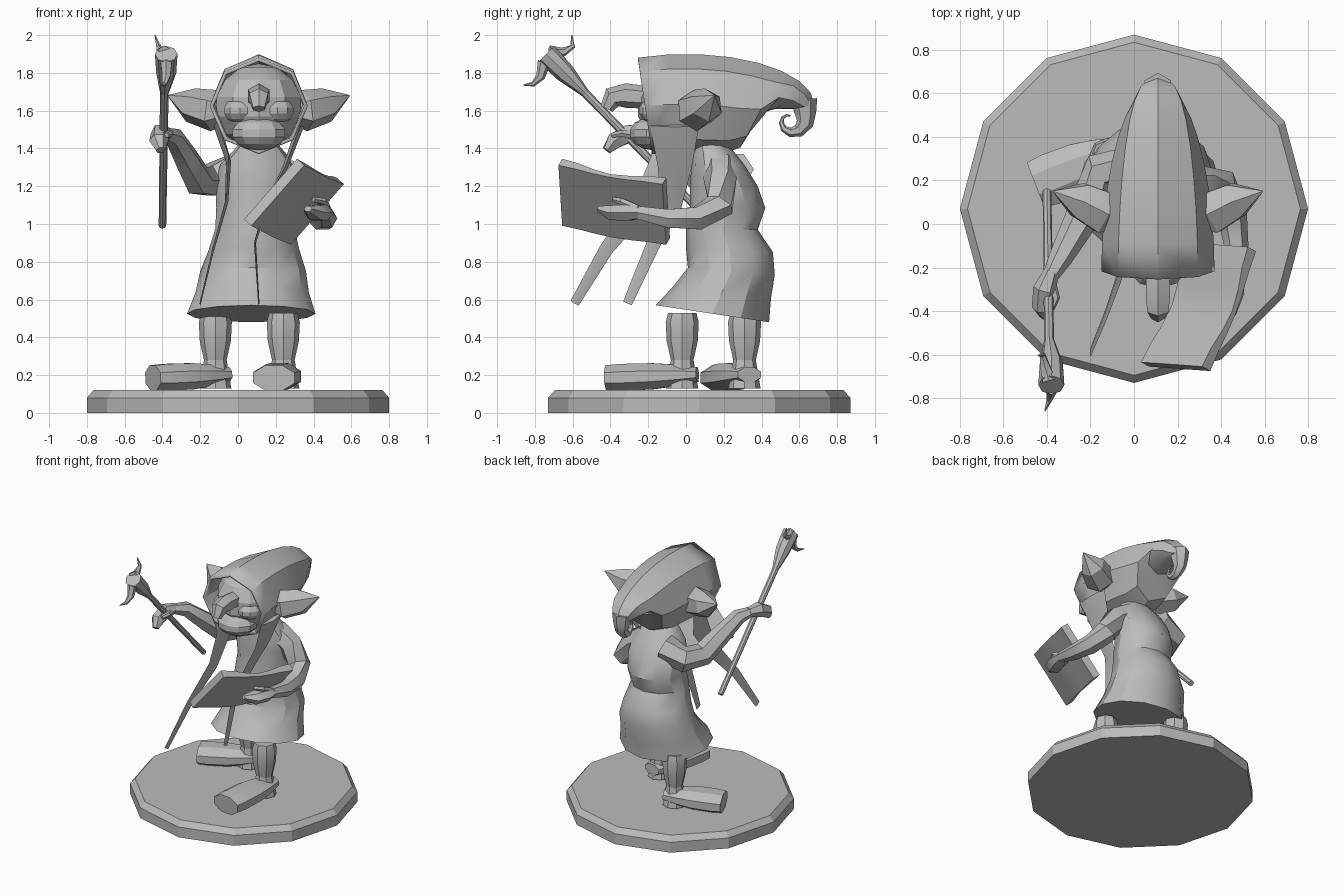
import bpy, bmesh
from math import sin, cos, pi, tau, radians
from mathutils import Vector, Matrix

cube = bpy.data.objects.get("Cube")
if cube:
    bpy.data.objects.remove(cube, do_unlink=True)

shade = .5
grey = bpy.data.materials.new("plain_grey")
grey.use_nodes = True
grey.diffuse_color = (shade, shade, shade, 1)
grey.node_tree.nodes["Principled BSDF"].inputs["Base Color"].default_value = grey.diffuse_color

ACROSS = Vector((1, 0, 0))
DEPTH = Vector((0, 1, 0))
UP = Vector((0, 0, 1))
MID = .11  # centre line of the head


def finish(name, bm, smooth=35):
    """Turn a bmesh into a grey object, smooth below the given angle."""
    bmesh.ops.recalc_face_normals(bm, faces=bm.faces)
    mesh = bpy.data.meshes.new(name)
    bm.to_mesh(mesh)
    bm.free()
    mesh.materials.append(grey)
    part = bpy.data.objects.new(name, mesh)
    bpy.context.collection.objects.link(part)
    bpy.ops.object.select_all(action='DESELECT')
    part.select_set(True)
    bpy.context.view_layer.objects.active = part
    bpy.ops.object.shade_smooth_by_angle(angle=radians(smooth))
    return part


def skin(name, loops, open_start=False, smooth=35):
    """Join loops of points with quads and cap the ends."""
    bm = bmesh.new()
    rows = [[bm.verts.new(point) for point in loop] for loop in loops]
    for low, high in zip(rows, rows[1:]):
        for i in range(len(low)):
            bm.faces.new((low[i - 1], low[i], high[i], high[i - 1]))
    if not open_start:
        bm.faces.new(rows[0])
    bm.faces.new(rows[-1])
    return finish(name, bm, smooth)


def ring(centre, u, v, sides=8, turn=0):
    angles = [tau * (i + turn) / sides for i in range(sides)]
    return [Vector(centre) + u * cos(a) + v * sin(a) for a in angles]


def tube(name, points, start, end, bulge=0, flat=1, sides=6, ref=UP, turn=0, smooth=35):
    """Tapered tube along a path; the bulge swells its middle."""
    path = [Vector(p) for p in points]
    last = len(path) - 1
    loops = []
    for i, centre in enumerate(path):
        t = i / last
        radius = start + (end - start) * t + bulge * sin(pi * t)
        ahead = (path[min(i + 1, last)] - path[max(i - 1, 0)]).normalized()
        side = ahead.cross(ref).normalized()
        loops.append(ring(centre, side * radius, side.cross(ahead) * radius * flat, sides, turn))
    return skin(name, loops, smooth=smooth)


def blob(name, centre, size):
    bm = bmesh.new()
    bmesh.ops.create_uvsphere(bm, u_segments=10, v_segments=7, radius=1)
    placing = Matrix.Translation(centre) @ Matrix.Diagonal((*size, 1))
    bmesh.ops.transform(bm, verts=bm.verts, matrix=placing)
    return finish(name, bm, smooth=25)


# Twelve-sided base with a bevelled rim
skin("base", [ring((0, .07, z), ACROSS * r, DEPTH * r, sides=12)
              for z, r in ((0, .8), (.08, .8), (.12, .765))], smooth=5)

# Tunic with a flared hem, pinched waist and full seat
widths = (.34, .3, .28, .24, .21, .21, .22, .2, .1)
depths = (.3, .26, .23, .23, .19, .2, .18, .14, .09)
shifts = (.14, .19, .24, .23, .19, .22, .2, .17, .13)
tunic_loops = []
for i, (width, depth, shift) in enumerate(zip(widths, depths, shifts)):
    t = i / (len(widths) - 1)
    tilt = UP * -.045 * (1 - t) ** 3
    tunic_loops.append(ring((.07 + .04 * t, shift, .525 + .9 * t),
                            ACROSS * width, DEPTH * depth + tilt, sides=12))
skin("tunic", tunic_loops, smooth=32)

# Legs and long feet, each foot pointing its own way
for side, x, y, toe in (("left", .24, -.02, (-.05, -.4)), ("right", -.12, .31, (-.33, -.13))):
    tube(side + "_thigh", [(x, y, z) for z in (.53, .48, .38, .28)],
         start=.075, end=.06, bulge=.02, sides=8, ref=DEPTH)
    tube(side + "_shin", [(x, y, z) for z in (.28, .2, .13)], start=.06, end=.085, sides=8, ref=DEPTH)
    sole = [(x + toe[0] * t, y + toe[1] * t, .2 - .015 * t) for t in (-.2, .1, .4, .8, 1)]
    tube(side + "_foot", sole, start=.07, end=.12, bulge=.03, flat=.6,
         sides=8, turn=.5, smooth=20)

# Pointed hood: an elliptical crown line above a rising lower edge
hood_loops = []
for i in range(9):
    t = i / 8
    angle = radians(112) * (1 - t)
    crown = Vector((MID, .68 * cos(angle), 1.63 + .27 * sin(angle)))
    hem_y = .75 * t - .18
    hem = Vector((MID, hem_y, 1.37 + min(.24, max(0, (hem_y - .27) * 1.9))))
    hood_loops.append(ring((crown + hem) / 2, ACROSS * .26 * (1 - .75 * t * t), (crown - hem) / 2))
hood = skin("hood", hood_loops, open_start=True, smooth=30)
shell = hood.modifiers.new("thickness", 'SOLIDIFY')
shell.thickness = .02
shell.offset = -1

# Curled hood tip as a shrinking spiral
curl = [(MID, .625, 1.66)]
for i in range(9):
    t = i / 8
    angle = radians(25 - 300 * t)
    reach = .09 * (1 - .75 * t)
    curl.append((MID, .55 + reach * cos(angle), 1.55 + reach * sin(angle)))
tube("hood_curl", curl, start=.07, end=.005, bulge=-.016, ref=ACROSS)

# Hood flaps running into long loose tails
right_tail = [(-.11, -.06, 1.52), (-.05, -.1, 1.33), (-.06, -.22, 1.12), (-.13, -.42, .87), (-.2, -.59, .58)]
left_tail = [(.33, -.06, 1.52), (.25, -.06, 1.3), (.15, -.08, 1.1), (.09, -.17, .9), (.11, -.31, .58)]
for name, path in (("right_tail", right_tail), ("left_tail", left_tail)):
    tube(name, path, start=.13, end=.025, bulge=-.02, flat=.15, sides=4, ref=ACROSS)

# Face
blob("head", (MID, 0, 1.62), (.24, .26, .23))
blob("jaw", (MID, -.17, 1.48), (.15, .13, .09))
tube("nose", [(MID, -.2, 1.67), (MID, -.32, 1.68), (MID, -.39, 1.67), (MID, -.42, 1.61)],
     start=.06, end=.035, bulge=.015, ref=ACROSS)
for side, s in (("left", 1), ("right", -1)):
    blob(side + "_cheek", (MID + s * .1, -.15, 1.6), (.09, .1, .07))
    # Leaf-shaped ear
    ear = [(MID + s * x, y, z) for x, y, z in
           ((.17, .02, 1.6), (.24, .05, 1.6), (.36, .11, 1.63), (.48, .15, 1.68))]
    tube(side + "_ear", ear, start=.06, end=.004, bulge=.08, turn=.5, smooth=20)

# Arms and mitten-like hands with thumbs
tube("right_arm", [(0, .26, 1.29), (-.15, .24, 1.23), (-.21, .09, 1.23),
                   (-.27, -.03, 1.34), (-.34, -.16, 1.46), (-.39, -.25, 1.48)],
     start=.1, end=.035, bulge=.01)
tube("right_hand", [(-.38, -.22, 1.48), (-.41, -.3, 1.48), (-.42, -.38, 1.44), (-.41, -.42, 1.39)],
     start=.035, end=.025, bulge=.025)
tube("right_thumb", [(-.38, -.28, 1.47), (-.36, -.34, 1.48), (-.38, -.39, 1.47)], start=.025, end=.015)
tube("left_arm", [(.2, .18, 1.3), (.32, .18, 1.23), (.4, .18, 1.1),
                  (.45, .06, 1.03), (.47, -.1, 1.03), (.46, -.25, 1.06)], start=.09, end=.04, bulge=.01)
tube("left_hand", [(.46, -.22, 1.06), (.44, -.3, 1.06), (.41, -.39, 1.06), (.37, -.46, 1.08)],
     start=.04, end=.025, bulge=.04, flat=.7)
tube("left_thumb", [(.46, -.26, 1.08), (.45, -.34, 1.12), (.4, -.38, 1.13)], start=.025, end=.015)

# Staff with a flared head and two horns
tube("staff_shaft", [(-.4, .15, .99), (-.39, -.55, 1.71)], start=.02, end=.023, sides=8, ref=ACROSS)
tube("staff_head", [(-.39, -.53, 1.69), (-.38, -.64, 1.8), (-.38, -.74, 1.9)],
     start=.022, end=.06, bulge=.012, sides=8, ref=ACROSS)
tube("upper_horn", [(-.39, -.72, 1.91), (-.41, -.65, 1.91), (-.42, -.6, 1.94), (-.44, -.605, 2)],
     start=.035, end=.003, ref=ACROSS)
tube("lower_horn", [(-.38, -.75, 1.86), (-.38, -.77, 1.78), (-.39, -.81, 1.74), (-.41, -.86, 1.735)],
     start=.035, end=.003, ref=ACROSS)

# Open book: a slab whose pages dip at the spine
corner = Vector((.06, -.65, 1))
height = Vector((.28, -.02, .32))
spread = Vector((.21, .55, -.1))
facing = height.cross(spread).normalized()
book_loops = []
for i in range(7):
    t = i / 6
    cover = corner + spread * t + facing * (.01 * cos(tau * t) - .025)
    pages = cover + facing * (.04 + .015 * cos(tau * t))
    book_loops.append([cover, cover + height, pages + height, pages])
skin("open_book", book_loops, smooth=20)
